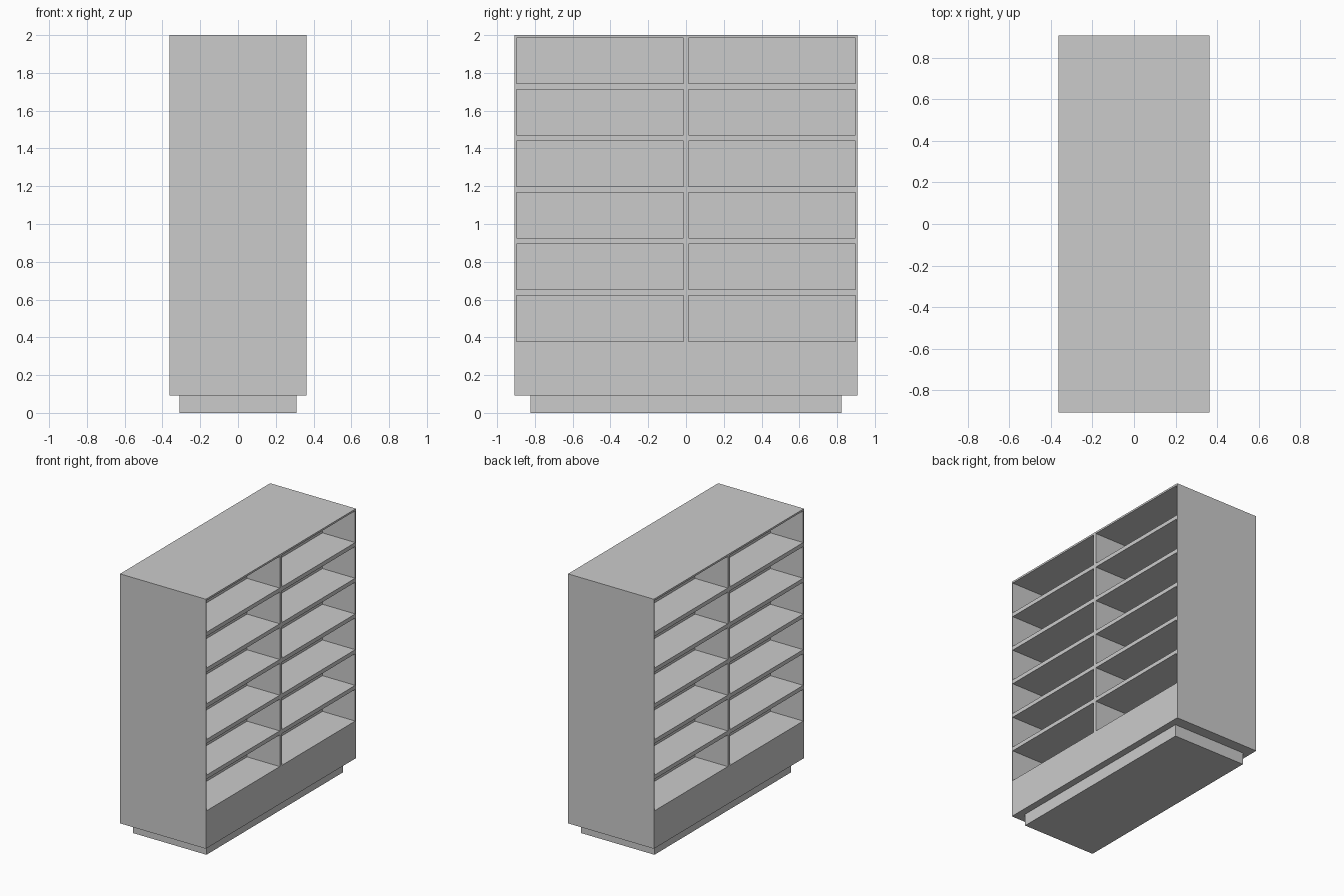
import bpy

if "Cube" in bpy.data.objects:
    bpy.data.objects.remove(bpy.data.objects["Cube"])

HX, HY = 0.363, 0.907      # half depth and half length of the cabinet
BASE_Z, TOP_Z = 0.092, 2.0
FLOOR_Z = 0.379            # top of the closed lower body
ROWS, PITCH, OPEN_H = 6, 0.273, 0.242
WALL = 0.009               # thin end panels
MID = 0.0135               # half thickness of the centre partition
BACK = 0.086               # half thickness of the core between both sides


def box(name, x, y, z):
    """Box from (min, max) ranges."""
    bpy.ops.mesh.primitive_cube_add(size=1, location=[(a + b) / 2 for a, b in (x, y, z)])
    ob = bpy.context.object
    ob.name = name
    ob.scale = [b - a for a, b in (x, y, z)]
    bpy.ops.object.transform_apply(location=False, rotation=False, scale=True)
    return ob


# recessed plinth and closed lower body
box("plinth", (-0.31, 0.31), (-0.824, 0.824), (0, BASE_Z))
box("lower_body", (-HX, HX), (-HY, HY), (BASE_Z, FLOOR_Z))

# outer shell
ceiling = FLOOR_Z + (ROWS - 1) * PITCH + OPEN_H
box("top_panel", (-HX, HX), (-HY, HY), (ceiling, TOP_Z))
for name, s in (("front_end_panel", -1), ("back_end_panel", 1)):
    box(name, (-HX, HX), sorted((s * HY, s * (HY - WALL))), (FLOOR_Z, ceiling))

# core separating the two open faces
box("centre_core", (-BACK, BACK), (-HY + WALL, HY - WALL), (FLOOR_Z, ceiling))

# partitions and shelves on both open faces
for side, s in (("right", 1), ("left", -1)):
    depth = sorted((s * BACK, s * HX))
    box(f"{side}_partition", depth, (-MID, MID), (FLOOR_Z, ceiling))
    for i in range(1, ROWS):
        top = FLOOR_Z + i * PITCH
        for bay, t in (("front", -1), ("back", 1)):
            box(f"{side}_{bay}_shelf_{i}", depth,
                sorted((t * MID, t * (HY - WALL))), (top - PITCH + OPEN_H, top))
